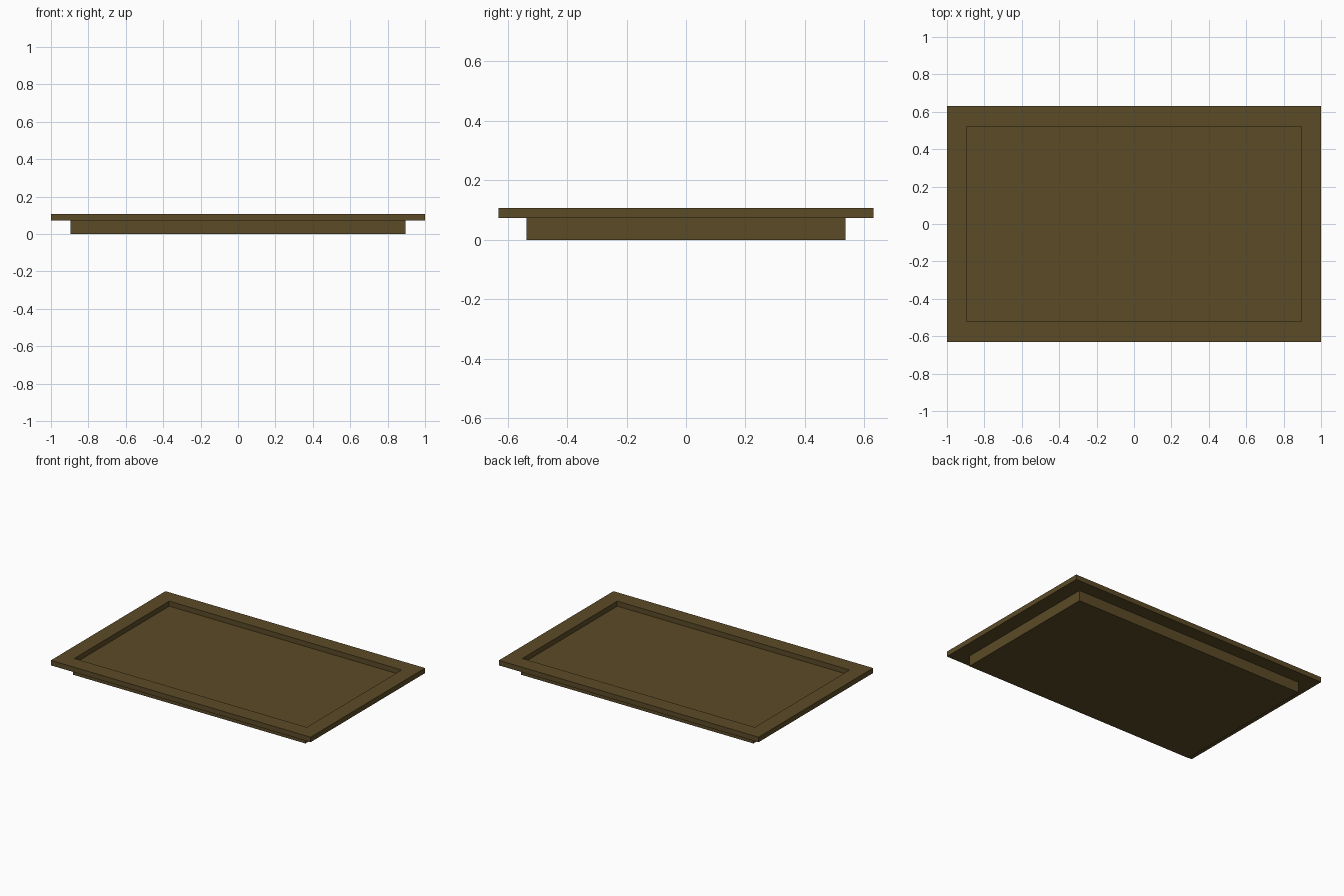
import bpy
import bmesh

if "Cube" in bpy.data.objects:
    bpy.data.objects.remove(bpy.data.objects["Cube"])

RIM_BOTTOM, RIM_TOP = 0.073, 0.108

mat = bpy.data.materials.new("dark_wood")
mat.diffuse_color = (0.105, 0.07, 0.02, 1)
mat.use_nodes = True
mat.node_tree.nodes["Principled BSDF"].inputs["Base Color"].default_value = mat.diffuse_color


def ring(bm, hx, hy, z):
    """Four corner vertices of a centred rectangle."""
    return [bm.verts.new((sx * hx, sy * hy, z))
            for sx, sy in ((-1, -1), (1, -1), (1, 1), (-1, 1))]


def bridge(bm, a, b):
    """Join two rectangles with four quads."""
    for i in range(4):
        j = (i + 1) % 4
        bm.faces.new((a[i], a[j], b[j], b[i]))


def finish(bm, name):
    bmesh.ops.recalc_face_normals(bm, faces=bm.faces)
    mesh = bpy.data.meshes.new(name)
    bm.to_mesh(mesh)
    bm.free()
    obj = bpy.data.objects.new(name, mesh)
    mesh.materials.append(mat)
    bpy.context.collection.objects.link(obj)


# Base block: its top is the floor of the recess
bm = bmesh.new()
low = ring(bm, 0.895, 0.536, 0)
high = ring(bm, 0.895, 0.536, RIM_BOTTOM)
bridge(bm, low, high)
bm.faces.new(low)
bm.faces.new(high)
finish(bm, "tray_base")

# Overhanging rim: rectangular frame with an open centre
bm = bmesh.new()
rings = [ring(bm, 1.0, 0.63, RIM_BOTTOM), ring(bm, 1.0, 0.63, RIM_TOP),
         ring(bm, 0.895, 0.522, RIM_TOP), ring(bm, 0.895, 0.522, RIM_BOTTOM)]
for k in range(4):
    bridge(bm, rings[k], rings[(k + 1) % 4])
finish(bm, "tray_rim")
